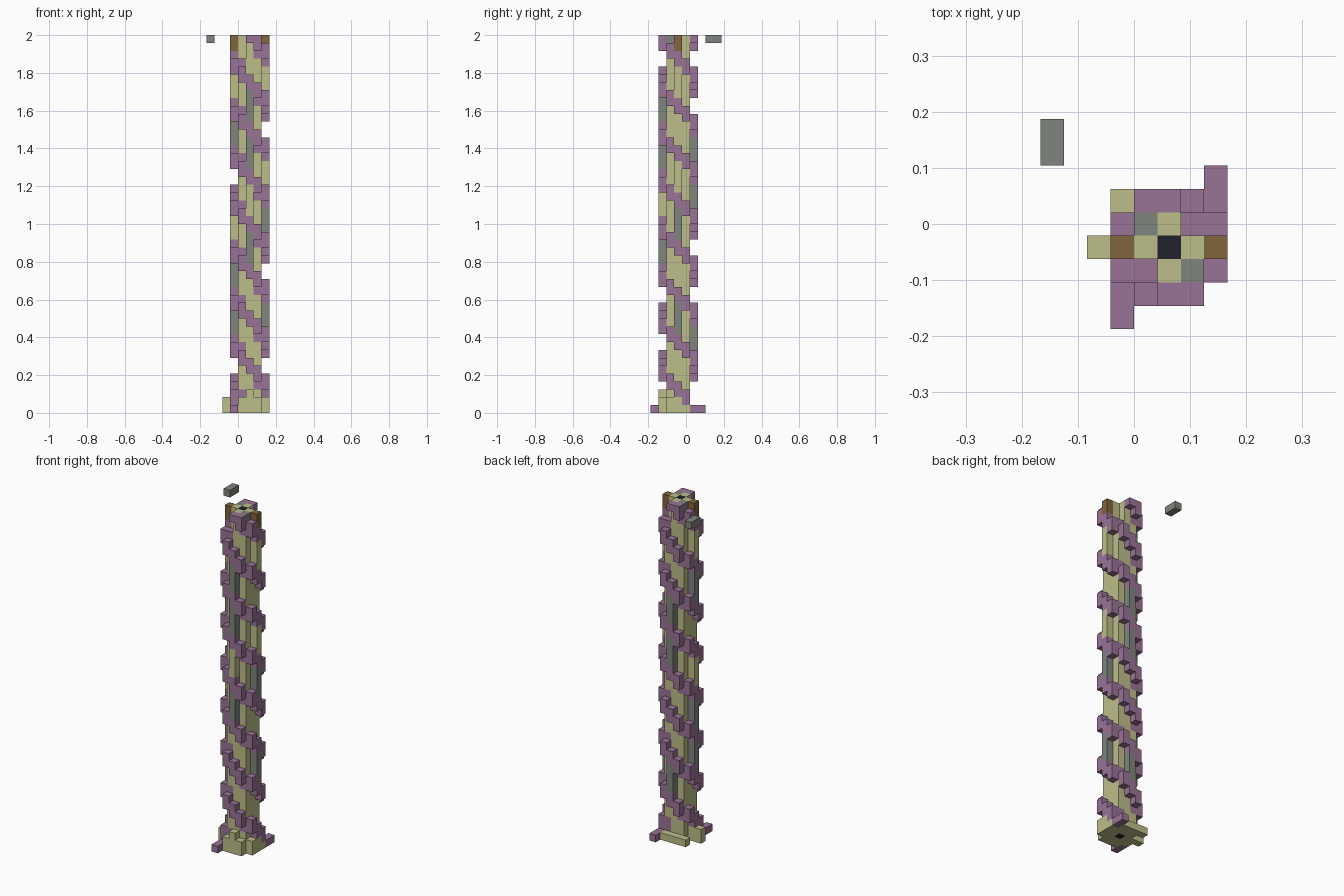
import bpy, bmesh
from mathutils import Vector

if "Cube" in bpy.data.objects:
    bpy.data.objects.remove(bpy.data.objects["Cube"], do_unlink=True)

HEIGHT = 48                      # blocks in the full height
U = 2 / HEIGHT                   # block size
CX, CY = 5, 3                    # grid cell of the column axis

COLOURS = {
    "pale_wood": (0.515, 0.515, 0.254),
    "purple_vine": (0.318, 0.170, 0.307),
    "grey_stone": (0.215, 0.233, 0.205),
    "brown_wood": (0.224, 0.133, 0.047),
    "dark_heart": (0.016, 0.016, 0.025),
}
NAMES = list(COLOURS)
MATERIALS = []
for name, rgb in COLOURS.items():
    m = bpy.data.materials.new(name)
    m.use_nodes = True
    m.diffuse_color = (*rgb, 1)
    m.node_tree.nodes["Principled BSDF"].inputs["Base Color"].default_value = (*rgb, 1)
    MATERIALS.append(m)

blocks = {}                      # (i, j, k) -> (part, colour)


def stack(part, colour, i, j, z0, z1):
    for k in range(max(z0, 0), min(z1, HEIGHT)):
        blocks[i, j, k] = (part, colour)


# Trunk core: dark heart inside a ring of pale wood
for i in range(CX - 1, CX + 2):
    for j in range(CY - 1, CY + 2):
        heart = (i, j) == (CX, CY)
        stack("trunk_heart" if heart else "trunk_core",
              "dark_heart" if heart else "pale_wood", i, j, 0, HEIGHT)

# Core corners: stone caps on one diagonal, shortened on the other
for i, j in ((6, 2), (4, 4)):
    stack("trunk_core", "grey_stone", i, j, HEIGHT - 1, HEIGHT)
for i, j in ((4, 2), (6, 4)):
    for k in range(HEIGHT - 3, HEIGHT):
        del blocks[i, j, k]

# Ribs: a four-block filling between vine turns on each side
FILL = {"G": "grey_stone", "O": "pale_wood", "B": "brown_wood"}
RIBS = {
    "left_rib": (7, 3, 4, "-G-GO-OB"),
    "right_rib": (3, 3, 4, "-GGO-GOB"),
    "front_rib": (5, 1, 1, "---GOGG-"),
    "back_rib": (5, 5, 1, "-G--GG--"),
}
for part, (i, j, start, pattern) in RIBS.items():
    for turn, letter in enumerate(pattern):
        if letter in FILL:
            z = start + 6 * turn
            stack(part, FILL[letter], i, j, z, z + 4)

# Twin vine: drops one block per cell around the ring
RING = [(4, 1), (5, 1), (6, 1), (7, 2), (7, 3), (7, 4),
        (6, 5), (5, 5), (4, 5), (3, 4), (3, 3), (3, 2)]
for n, (i, j) in enumerate(RING):
    for z in range(-n % 6, HEIGHT, 6):
        stack("spiral_vine", "purple_vine", i, j, z, z + 2)
for i, j, phase in ((4, 2, 1), (6, 4, 1), (6, 2, 3), (4, 4, 3)):
    for z in range(phase, HEIGHT - 1, 6):
        stack("spiral_vine", "purple_vine", i, j, z, z + 2)

# Foot: clear the lowest ring blocks, then lay low steps
for i, j in ((4, 1), (5, 1), (6, 1), (6, 5), (5, 5), (4, 5)):
    for k in range(2):
        blocks.pop((i, j, k), None)
for i, j, h in ((4, 1, 2), (5, 1, 3), (6, 1, 2), (7, 2, 2), (7, 3, 2), (7, 4, 1),
                (6, 5, 1), (5, 5, 1), (4, 5, 1), (3, 5, 1), (3, 3, 2), (3, 2, 1),
                (2, 3, 2)):
    stack("foot", "pale_wood", i, j, 0, h)

# Vine tips spreading over the ground
for i, j in ((3, 1), (3, 0), (7, 5), (7, 6)):
    stack("vine_tips", "purple_vine", i, j, 0, 1)

# Detached stone block beside the top
for j in (7, 8):
    stack("floating_stone", "grey_stone", 0, j, HEIGHT - 1, HEIGHT)


def build_part(part):
    """One mesh per part, keeping only faces that touch open air."""
    bm = bmesh.new()
    for (i, j, k), (owner, colour) in blocks.items():
        if owner != part:
            continue
        centre = Vector((i - 3.5, j - 4, k + 0.5))
        for axis in range(3):
            for sign in (-1, 1):
                near = [i, j, k]
                near[axis] += sign
                if tuple(near) in blocks:
                    continue
                n, a, b = Vector(), Vector(), Vector()
                n[axis] = sign / 2
                a[(axis + 1) % 3] = 0.5
                b[(axis + 2) % 3] = sign / 2
                ring = (-a - b, a - b, a + b, b - a)
                face = bm.faces.new([bm.verts.new((centre + n + c) * U) for c in ring])
                face.material_index = NAMES.index(colour)
    bmesh.ops.remove_doubles(bm, verts=bm.verts, dist=U / 100)
    bmesh.ops.dissolve_limit(bm, angle_limit=0.01, verts=bm.verts, edges=bm.edges,
                             delimit={'MATERIAL'})
    mesh = bpy.data.meshes.new(part)
    bm.to_mesh(mesh)
    bm.free()
    for m in MATERIALS:
        mesh.materials.append(m)
    bpy.context.collection.objects.link(bpy.data.objects.new(part, mesh))


for part in sorted({owner for owner, _ in blocks.values()}):
    build_part(part)
